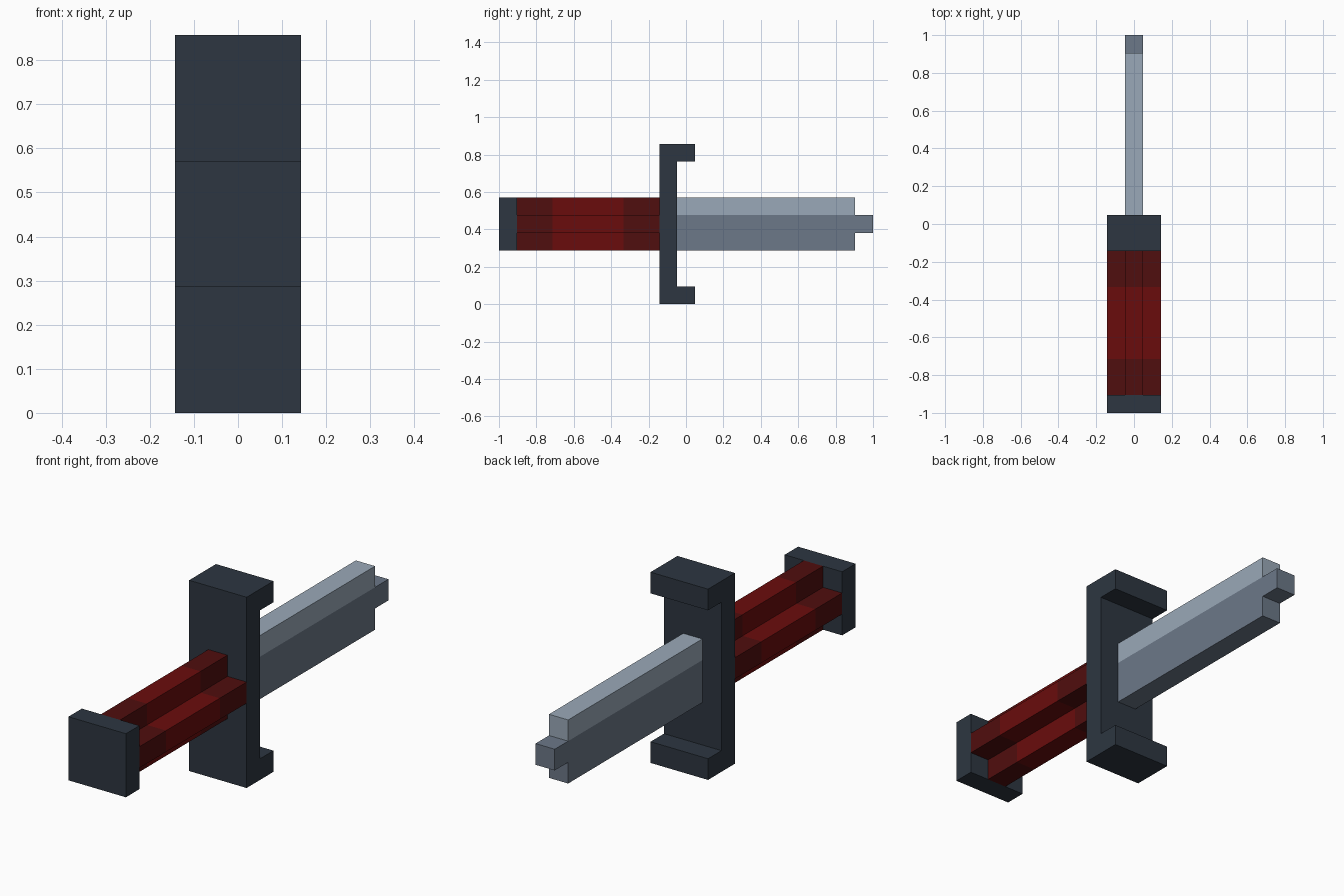
import bpy
import bmesh

if "Cube" in bpy.data.objects:
    bpy.data.objects.remove(bpy.data.objects["Cube"], do_unlink=True)

U = 2 / 21          # one block of the design
MID = 4.5           # height of the sword's axis, in blocks


def material(name, hex_colour):
    def linear(c):
        return c / 12.92 if c <= 0.04045 else ((c + 0.055) / 1.055) ** 2.4
    rgb = [linear(int(hex_colour[i:i + 2], 16) / 255) for i in (0, 2, 4)]
    m = bpy.data.materials.new(name)
    m.use_nodes = True
    m.diffuse_color = (*rgb, 1)
    bsdf = m.node_tree.nodes["Principled BSDF"]
    bsdf.inputs["Base Color"].default_value = (*rgb, 1)
    bsdf.inputs["Roughness"].default_value = 0.8
    return m


dark_metal = material("dark metal", "2d3641")
red = material("red grip", "6a0c0c")
dark_red = material("dark red grip", "500e0e")
light_steel = material("light steel", "9aa9b8")
steel = material("grey steel", "6c7888")


def prism(name, profiles, stations, axis, mats, rule=None):
    """Sweep profiles (in blocks) through the stations along axis 'x' or 'y'."""
    bm = bmesh.new()
    rings = []
    for s in stations:
        ring = {}
        for a, b in {p for poly in profiles for p in poly}:
            co = (s, a, b + MID) if axis == "x" else (a, s, b + MID)
            ring[(a, b)] = bm.verts.new([c * U for c in co])
        rings.append(ring)
    # End caps
    for ring in (rings[0], rings[-1]):
        for poly in profiles:
            bm.faces.new([ring[p] for p in poly])
    # Side walls along the outer edges only
    edges = [(poly[i - 1], p) for poly in profiles for i, p in enumerate(poly)]
    for a, b in edges:
        if (b, a) not in edges:
            for r0, r1 in zip(rings, rings[1:]):
                bm.faces.new((r0[a], r0[b], r1[b], r1[a]))
    bmesh.ops.recalc_face_normals(bm, faces=bm.faces[:])
    if rule:
        for f in bm.faces:
            f.material_index = rule(f.calc_center_median() / U)
    mesh = bpy.data.meshes.new(name)
    bm.to_mesh(mesh)
    bm.free()
    for m in mats:
        mesh.materials.append(m)
    obj = bpy.data.objects.new(name, mesh)
    bpy.context.collection.objects.link(obj)
    return obj


# Pommel: square plate at the front end
square = [(-1.5, -1.5), (1.5, -1.5), (1.5, 1.5), (-1.5, 1.5)]
prism("pommel", [square], (-10.5, -9.5), "y", [dark_metal])

# Grip: plus-shaped bar with darker ends
plus = []
for sx, sz in ((1, 1), (-1, 1), (-1, -1), (1, -1)):
    corner = [(1.5 * sx, 0.5 * sz), (0.5 * sx, 0.5 * sz), (0.5 * sx, 1.5 * sz)]
    plus += corner if sx * sz > 0 else corner[::-1]
prism("grip", [plus], (-9.5, -7.5, -3.5, -1.5), "y", [red, dark_red],
      lambda c: 0 if abs(c.y + 5.5) < 2 else 1)

# Guard: C-shaped bracket with hooks toward the blade
bracket = [(-1.5, -4.5), (0.5, -4.5), (0.5, -3.5), (-0.5, -3.5),
           (-0.5, 3.5), (0.5, 3.5), (0.5, 4.5), (-1.5, 4.5)]
prism("guard", [bracket], (-1.5, 1.5), "x", [dark_metal])

# Blade: light upper strip over a grey lower part with a stepped tip
upper = [(-0.5, 0.5), (9.5, 0.5), (9.5, 1.5), (-0.5, 1.5)]
lower = [(-0.5, -1.5), (9.5, -1.5), (9.5, -0.5), (10.5, -0.5),
         (10.5, 0.5), (9.5, 0.5), (-0.5, 0.5)]
prism("blade", [upper, lower], (-0.5, 0.5), "x", [light_steel, steel],
      lambda c: 0 if c.z > MID + 0.6 else 1)
